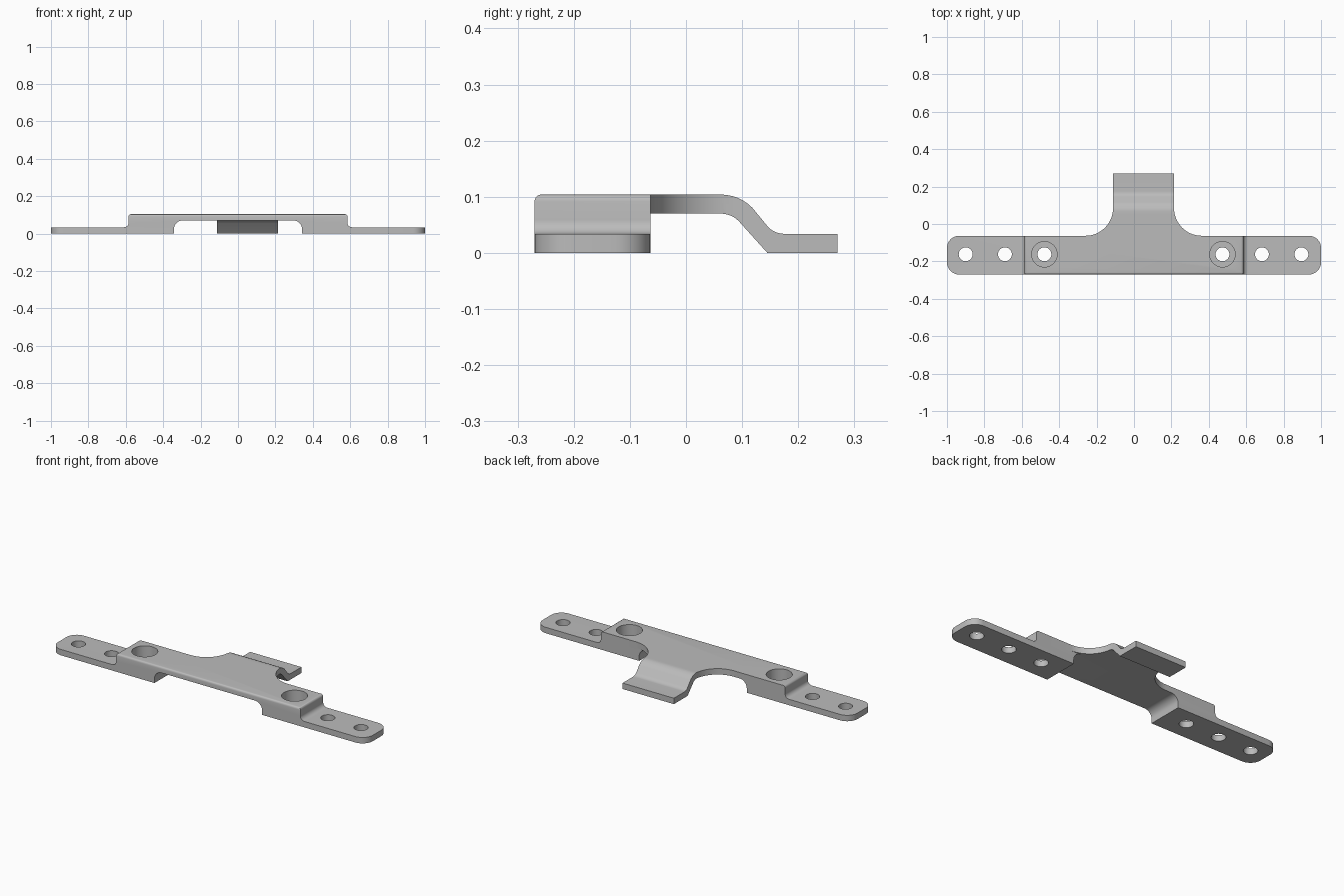
import bpy, bmesh, math
from mathutils import Vector

if "Cube" in bpy.data.objects:
    bpy.data.objects.remove(bpy.data.objects["Cube"])

TOP, LOW, UNDER = 0.104, 0.034, 0.070   # raised top, end strip top, recess ceiling
FRONT, BACK = -0.27, -0.063             # depth of the long bar
HOLE_Y = -0.162


def arc(cx, cy, r, a0, a1, n=8):
    """Points along a circular arc, angles in degrees."""
    return [(cx + r * math.cos(math.radians(a0 + (a1 - a0) * i / n)),
             cy + r * math.sin(math.radians(a0 + (a1 - a0) * i / n))) for i in range(n + 1)]


def prism(name, outline, place, start, end):
    """Extrude a 2D outline; place(u, v, w) maps it into space."""
    bm = bmesh.new()
    face = bm.faces.new([bm.verts.new(place(u, v, start)) for u, v in outline])
    shift = Vector(place(0, 0, end)) - Vector(place(0, 0, start))
    new = bmesh.ops.extrude_face_region(bm, geom=[face], use_keep_orig=True)['geom']
    bmesh.ops.translate(bm, vec=shift, verts=[v for v in new if isinstance(v, bmesh.types.BMVert)])
    bmesh.ops.recalc_face_normals(bm, faces=bm.faces)
    mesh = bpy.data.meshes.new(name)
    bm.to_mesh(mesh)
    bm.free()
    ob = bpy.data.objects.new(name, mesh)
    bpy.context.collection.objects.link(ob)
    return ob


def bevel(ob, rule, radius, segments):
    """Round every edge whose two end points satisfy the rule."""
    bm = bmesh.new()
    bm.from_mesh(ob.data)
    edges = [e for e in bm.edges if rule(e.verts[0].co, e.verts[1].co)]
    bmesh.ops.bevel(bm, geom=edges, offset=radius, segments=segments, profile=0.5, affect='EDGES')
    bm.to_mesh(ob.data)
    bm.free()


def combine(ob, other, operation):
    """Apply a boolean and remove the helper."""
    mod = ob.modifiers.new(operation.lower(), 'BOOLEAN')
    mod.object, mod.operation, mod.solver = other, operation, 'EXACT'
    bpy.context.view_layer.objects.active = ob
    bpy.ops.object.modifier_apply(modifier=mod.name)
    bpy.data.objects.remove(other)


def cylinder(x, radius, z0, z1):
    bpy.ops.mesh.primitive_cylinder_add(vertices=48, radius=radius, depth=z1 - z0,
                                        location=(x, HOLE_Y, (z0 + z1) / 2))
    return bpy.context.object


# Long bar: stepped front profile with an arched recess below
half = [(0.342, 0)] + [(1.0, 0), (1.0, LOW)]
half += arc(0.61, LOW + 0.025, 0.025, 270, 180)
half += [(0.585, TOP)]
arch = arc(0.297, UNDER - 0.045, 0.045, 90, 0)
right = arch + half
left = [(-x, z) for x, z in reversed(right)]
bar = prism('bracket', right + left, lambda u, v, w: (u, w, v), FRONT, BACK)

# Rounded plan corners at the two ends
bevel(bar, lambda a, b: abs(a.x) > 0.99 and abs(b.x) > 0.99 and abs(a.x - b.x) < 0.01
      and abs(a.z - b.z) > 0.01, 0.065, 8)
# Softened top edges of the raised middle
bevel(bar, lambda a, b: min(a.z, b.z) > TOP - 0.001
      and (max(a.y, b.y) < FRONT + 0.001 or abs(a.x - b.x) < 0.001), 0.012, 4)

# Bent tongue: side profile trimmed by a plan outline with concave flares
side = [(-0.15, UNDER)] + arc(0.062, UNDER - 0.045, 0.045, 90, 45, 6)
side += [(0.145, 0), (0.27, 0), (0.27, LOW)]
side += arc(0.175, LOW + 0.04, 0.04, 270, 225, 6)
side += arc(0.062, TOP - 0.079, 0.079, 45, 90, 6) + [(-0.15, TOP)]
tongue = prism('tongue', side, lambda u, v, w: (w, u, v), -0.4, 0.5)
X0, X1, R = -0.112, 0.214, 0.148
plan = [(X1, 0.3), (X0, 0.3)]
plan += arc(X0 - R, BACK + R, R, 0, -90, 16)
plan += [(X0 - R, -0.14), (X1 + R, -0.14)]
plan += arc(X1 + R, BACK + R, R, 270, 180, 16)
trim = prism('trim', plan, lambda u, v, w: (u, v, w), -0.1, 0.3)
combine(tongue, trim, 'INTERSECT')
combine(bar, tongue, 'UNION')

# Screw holes, with counterbores on the inner pair
for x in (-0.9, -0.69, -0.479, 0.473, 0.684, 0.895):
    combine(bar, cylinder(x, 0.037, -0.1, 0.2), 'DIFFERENCE')
    if abs(x) < 0.6:
        combine(bar, cylinder(x, 0.068, LOW, 0.2), 'DIFFERENCE')

# Finish
grey = bpy.data.materials.new('grey metal')
grey.diffuse_color = (0.5, 0.5, 0.5, 1)
grey.use_nodes = True
grey.node_tree.nodes["Principled BSDF"].inputs["Base Color"].default_value = grey.diffuse_color
bar.data.materials.clear()
bar.data.materials.append(grey)
for p in bar.data.polygons:
    p.material_index = 0
bpy.ops.object.select_all(action='DESELECT')
bar.select_set(True)
bpy.context.view_layer.objects.active = bar
bpy.ops.object.shade_smooth_by_angle(angle=math.radians(30))
